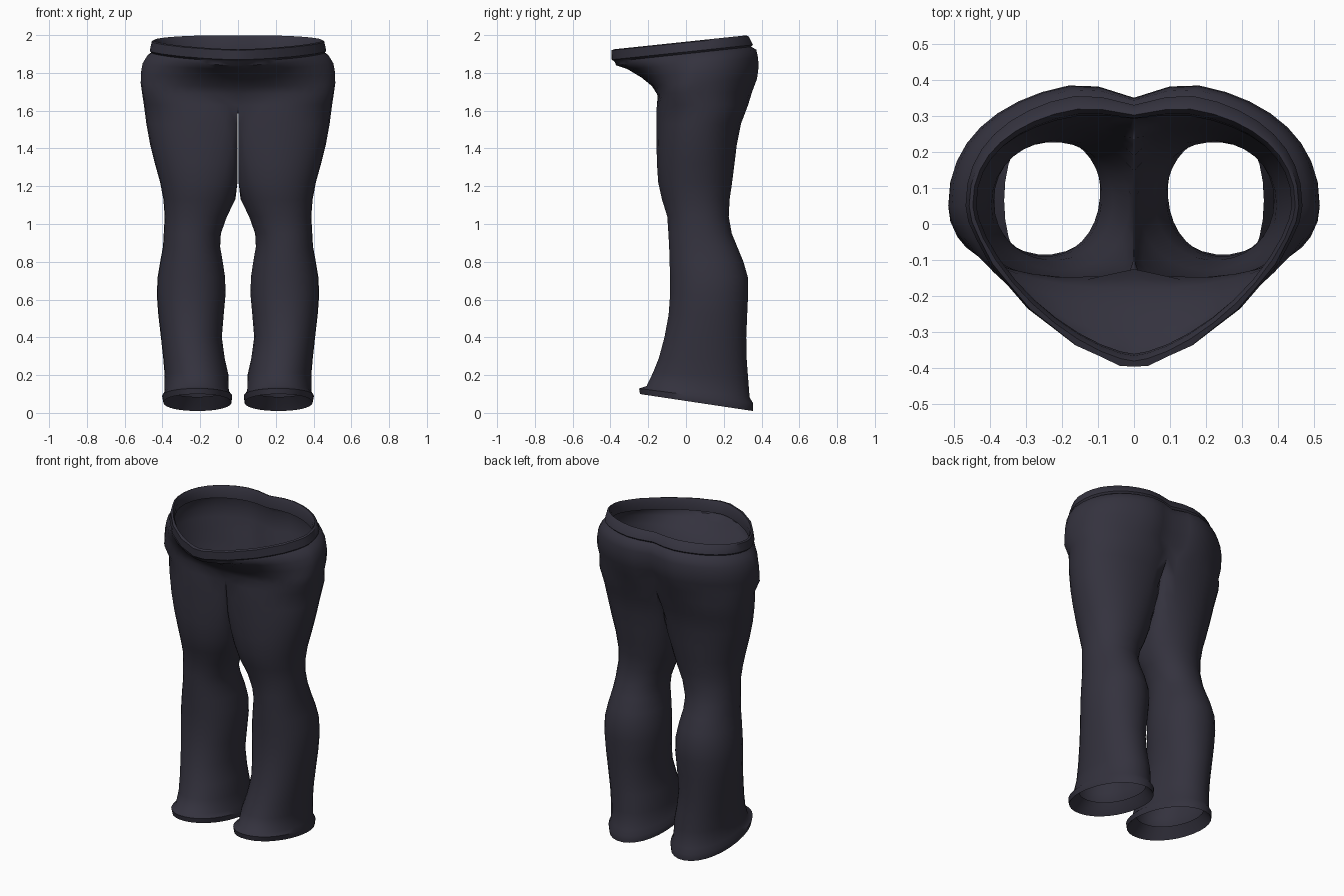
import bpy, bmesh, math

if "Cube" in bpy.data.objects:
    bpy.data.objects.remove(bpy.data.objects["Cube"])

cloth = bpy.data.materials.new("dark navy cloth")
cloth.use_nodes = True
COLOR = (0.034, 0.032, 0.048, 1)
cloth.diffuse_color = COLOR
cloth.node_tree.nodes["Principled BSDF"].inputs["Base Color"].default_value = COLOR

OUTER, INNER = 21, 10          # points round the outside and the inseam of a leg
GAP = 0.003                    # half the gap where the thighs touch


def power(v, n):
    return math.copysign(abs(v) ** (2 / n), v)


def leg_ring(z, x_in, x_out, y_front, y_back, tilt=0.0, x_min=GAP):
    """Closed ring: front crease, round the outside, back crease, then the inseam."""
    cx, rx = (x_in + x_out) / 2, (x_out - x_in) / 2
    cy, ry = (y_front + y_back) / 2, (y_back - y_front) / 2
    degrees = [-120 + 240 * i / (OUTER - 1) for i in range(OUTER)]
    degrees += [120 + 120 * i / (INNER + 1) for i in range(1, INNER + 1)]
    ring = []
    for d in degrees:
        a = math.radians(d)
        x = cx + rx * power(math.cos(a), 2.1)
        y = cy + ry * power(math.sin(a), 2.1)
        if abs(d) > 119.9:
            x = min(x, cx) if x_in > 0 else x
        ring.append((max(x, x_min), y, z - tilt * (y - cy)))
    return ring


def hip_ring(z_front, z_back, x_out, y_front, y_back, cleft, n_front, ripple=0.0):
    """Open half ring from the front centre round the side to the back centre."""
    cy = 0.05
    ring = []
    for i in range(OUTER):
        a = math.radians(-90 + 180 * i / (OUTER - 1))
        front = a < 0
        n = n_front if front else 2.25
        reach = cy - y_front if front else y_back - cy
        x = x_out * power(max(math.cos(a), 0), n)
        y = cy + reach * power(math.sin(a), n)
        if not front:
            y -= cleft * math.exp(-(x / 0.09) ** 2)
        elif i % 2:
            y -= ripple
        if i in (0, OUTER - 1):
            x = 0
        t = (y - y_front) / (y_back - y_front)
        ring.append((x, y, z_front + (z_back - z_front) * t))
    return ring


# Trouser leg: turned-in hem, flared cuff, calf, knee, thigh
leg = [
    leg_ring(0.12, 0.07, 0.36, -0.17, 0.30, 0.15),
    leg_ring(0.075, 0.05, 0.385, -0.22, 0.34, 0.15),
    leg_ring(0.055, 0.035, 0.395, -0.245, 0.355, 0.15),
    leg_ring(0.09, 0.03, 0.402, -0.25, 0.357, 0.13),
    leg_ring(0.112, 0.048, 0.388, -0.21, 0.338, 0.11),
    leg_ring(0.20, 0.05, 0.388, -0.175, 0.33, 0.06),
    leg_ring(0.29, 0.07, 0.396, -0.145, 0.322),
    leg_ring(0.40, 0.085, 0.408, -0.115, 0.32),
    leg_ring(0.52, 0.075, 0.422, -0.093, 0.325),
    leg_ring(0.63, 0.065, 0.43, -0.085, 0.33),
    leg_ring(0.72, 0.068, 0.425, -0.085, 0.328),
    leg_ring(0.80, 0.08, 0.412, -0.088, 0.305),
    leg_ring(0.88, 0.094, 0.397, -0.09, 0.272),
    leg_ring(0.95, 0.09, 0.393, -0.094, 0.243),
    leg_ring(1.04, 0.058, 0.388, -0.10, 0.227),
    leg_ring(1.13, 0.013, 0.395, -0.128, 0.232),
    leg_ring(1.22, -0.02, 0.412, -0.148, 0.245),
    leg_ring(1.32, -0.06, 0.44, -0.155, 0.258),
    leg_ring(1.42, -0.10, 0.465, -0.157, 0.27),
    leg_ring(1.53, -0.14, 0.485, -0.157, 0.292),
    leg_ring(1.63, -0.17, 0.498, -0.156, 0.33, x_min=0),
]

# Hips and overhanging front, then the waistband folded to the inside
hips = [
    hip_ring(1.69, 1.70, 0.508, -0.155, 0.365, 0.055, 2.7),
    hip_ring(1.73, 1.77, 0.515, -0.18, 0.392, 0.055, 2.2),
    hip_ring(1.775, 1.83, 0.514, -0.235, 0.40, 0.05, 1.85),
    hip_ring(1.82, 1.88, 0.505, -0.31, 0.398, 0.05, 1.6),
    hip_ring(1.84, 1.925, 0.483, -0.37, 0.388, 0.045, 1.5),
    hip_ring(1.86, 1.94, 0.458, -0.378, 0.36, 0.04, 1.5),
    hip_ring(1.87, 1.95, 0.467, -0.393, 0.37, 0.04, 1.5, 0.006),
    hip_ring(1.92, 1.995, 0.457, -0.395, 0.345, 0.03, 1.5, 0.006),
    hip_ring(1.925, 2.0, 0.447, -0.38, 0.332, 0.03, 1.5),
    hip_ring(1.90, 1.975, 0.437, -0.365, 0.318, 0.025, 1.5),
    hip_ring(1.855, 1.925, 0.442, -0.36, 0.312, 0.02, 1.5),
]

bm = bmesh.new()
rings = [[bm.verts.new(p) for p in r] for r in leg + hips]
for low, high in zip(rings, rings[1:]):
    closed = len(high) > OUTER
    count = len(low) if closed else OUTER - 1
    for i in range(count):
        j = (i + 1) % len(low)
        bm.faces.new((low[i], low[j], high[j], high[i]))
bm.normal_update()

mesh = bpy.data.meshes.new("trousers")
bm.to_mesh(mesh)
bm.free()
mesh.materials.append(cloth)
trousers = bpy.data.objects.new("trousers", mesh)
bpy.context.collection.objects.link(trousers)

# Smooth cloth with crisp hem and waistband folds
bpy.ops.object.select_all(action='DESELECT')
trousers.select_set(True)
bpy.context.view_layer.objects.active = trousers
bpy.ops.object.shade_smooth_by_angle(angle=math.radians(50))

# Second leg
mirror = trousers.modifiers.new("mirror", 'MIRROR')
mirror.use_axis[0] = True
mirror.merge_threshold = 0.001
